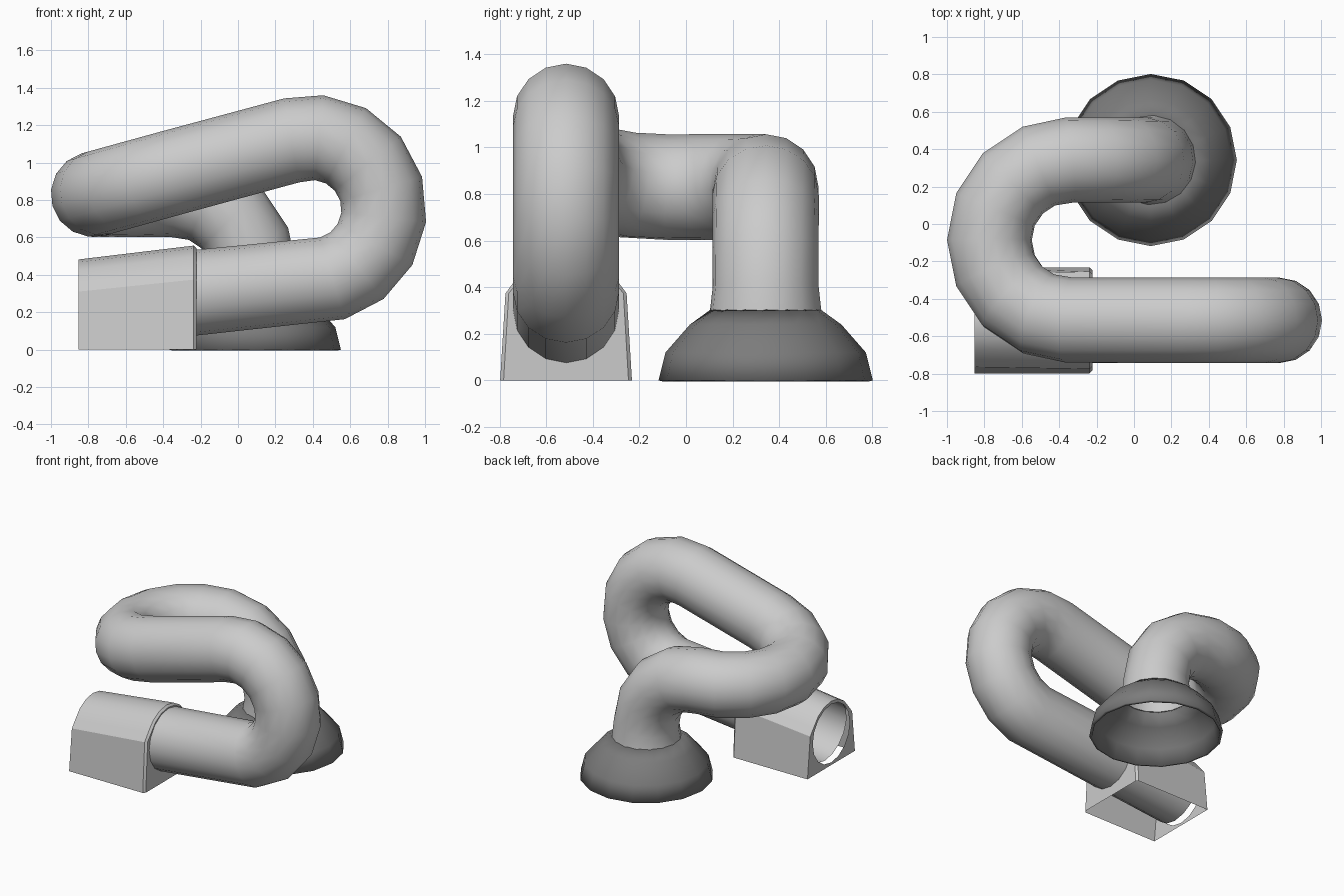
import bpy, bmesh
from math import sin, cos, pi, radians
from mathutils import Vector

if "Cube" in bpy.data.objects:
    bpy.data.objects.remove(bpy.data.objects["Cube"])

SIDES = 16
TUBE_R = 0.228
TUBE_Y = -0.515


def finish(name, bm, angle=35):
    bmesh.ops.recalc_face_normals(bm, faces=bm.faces)
    mesh = bpy.data.meshes.new(name)
    bm.to_mesh(mesh)
    bm.free()
    obj = bpy.data.objects.new(name, mesh)
    bpy.context.collection.objects.link(obj)
    bpy.ops.object.select_all(action='DESELECT')
    obj.select_set(True)
    bpy.context.view_layer.objects.active = obj
    bpy.ops.object.shade_smooth_by_angle(angle=radians(angle))
    return obj


def bridge(bm, a, b, closed=True):
    n = len(a)
    for i in range(n if closed else n - 1):
        j = (i + 1) % n
        bm.faces.new((a[i], a[j], b[j], b[i]))


# Tube path: out of the box, upright U-turn, flat U-turn, bend down to the dome
path = [Vector((-0.82, TUBE_Y, 0.244)), Vector((-0.22, TUBE_Y, 0.305))]
for i in range(9):
    a = radians(-71 + 175 * i / 8)
    r = 0.385 + 0.017 * sin(pi * i / 8)
    path.append(Vector((0.38 + r * cos(a), TUBE_Y, 0.745 + r * sin(a))))
for i in range(9):
    a = pi * i / 8
    x = -0.345 - 0.428 * sin(a)
    z = 0.83 + (0.275 * (x + 0.773) if i < 4 else 0)
    path.append(Vector((x, -0.086 - 0.428 * cos(a), z)))
for i in range(1, 5):
    a = pi / 2 * (1 - i / 4)
    path.append(Vector((-0.34 + 0.43 * cos(a), 0.342, 0.4 + 0.43 * sin(a))))
path.append(Vector((0.09, 0.342, 0.295)))

# Sweep the round section along the path, carrying its frame without twist
bm = bmesh.new()
side = Vector((0, 1, 0))
previous = None
for i, p in enumerate(path):
    before = (p - path[i - 1]).normalized() if i else None
    after = (path[i + 1] - p).normalized() if i < len(path) - 1 else None
    t = ((before or after) + (after or before)).normalized()
    side = (side - t * side.dot(t)).normalized()
    up = t.cross(side)
    r = 0.24 if after is None else TUBE_R
    ring = [bm.verts.new(p + r * (side * cos(2 * pi * k / SIDES) + up * sin(2 * pi * k / SIDES)))
            for k in range(SIDES)]
    if previous:
        bridge(bm, previous, ring)
    previous = ring
finish("bent_tube", bm, 40)

# Dome shell at the end of the tube
bm = bmesh.new()
previous = None
for r, z in [(0.46, 0.0), (0.43, 0.12), (0.325, 0.24), (0.235, 0.305)]:
    ring = [bm.verts.new((0.09 + r * cos(2 * pi * k / SIDES), 0.342 + r * sin(2 * pi * k / SIDES), z))
            for k in range(SIDES)]
    if previous:
        bridge(bm, previous, ring)
    previous = ring
dome = finish("dome_shell", bm, 40)
shell = dome.modifiers.new("thickness", 'SOLIDIFY')
shell.thickness = 0.02
# keep the wall growing towards the inside
if dome.data.polygons[0].normal.z < 0:
    shell.offset = 1
dark = bpy.data.materials.new("dark_grey")
dark.diffuse_color = (0.2, 0.2, 0.2, 1)
dark.use_nodes = True
dark.node_tree.nodes["Principled BSDF"].inputs["Base Color"].default_value = dark.diffuse_color
dome.data.materials.append(dark)


# Arched box around the tube's start, open underneath
def arch(bm, x, centre, radius, foot):
    pts = [(foot, 0.0), (radius + 0.008, centre + 0.07)]
    pts += [(radius * cos(a), centre + radius * sin(a))
            for a in (radians(30 + 20 * k) for k in range(7))]
    pts += [(-radius - 0.008, centre + 0.07), (-foot, 0.0)]
    return [bm.verts.new((x, TUBE_Y + y, z)) for y, z in pts]


def end_wall(bm, loop, x, centre, radius):
    hole = [bm.verts.new((x, TUBE_Y + radius * cos(2 * pi * k / SIDES),
                          centre + radius * sin(2 * pi * k / SIDES))) for k in range(SIDES)]
    edges = []
    for ring in (loop, hole):
        for i, v in enumerate(ring):
            w = ring[(i + 1) % len(ring)]
            edges.append(bm.edges.get((v, w)) or bm.edges.new((v, w)))
    bmesh.ops.triangle_fill(bm, edges=edges, use_beauty=True, normal=(1, 0, 0))


bm = bmesh.new()
rear = arch(bm, -0.852, 0.24, 0.242, 0.283)
shoulder = arch(bm, -0.237, 0.304, 0.252, 0.283)
front = arch(bm, -0.222, 0.304, 0.238, 0.268)
bridge(bm, rear, shoulder, closed=False)
bridge(bm, shoulder, front, closed=False)
end_wall(bm, rear, -0.852, 0.24, 0.22)
end_wall(bm, front, -0.222, 0.304, 0.227)
finish("arched_box", bm, 30)
